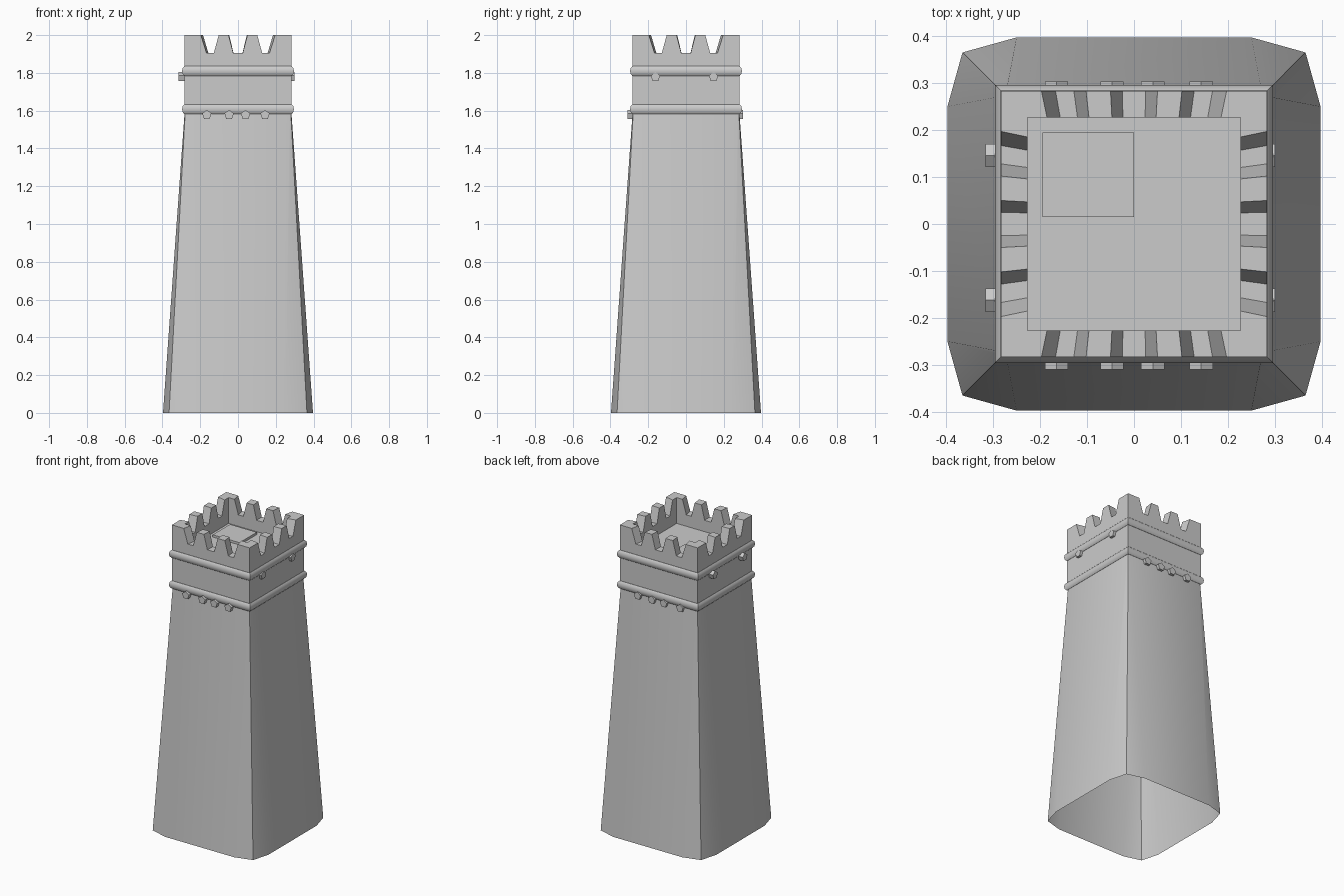
import bpy, bmesh
from math import sin, cos, pi
from mathutils import Matrix, Vector

if "Cube" in bpy.data.objects:
    bpy.data.objects.remove(bpy.data.objects["Cube"])

QUARTERS = [Matrix.Rotation(i * pi / 2, 4, 'Z') for i in range(4)]


def finish(bm, name, smooth=None):
    bmesh.ops.remove_doubles(bm, verts=bm.verts, dist=1e-4)
    bmesh.ops.recalc_face_normals(bm, faces=bm.faces)
    me = bpy.data.meshes.new(name)
    bm.to_mesh(me)
    bm.free()
    ob = bpy.data.objects.new(name, me)
    bpy.context.collection.objects.link(ob)
    if smooth:
        bpy.ops.object.select_all(action='DESELECT')
        ob.select_set(True)
        bpy.context.view_layer.objects.active = ob
        bpy.ops.object.shade_smooth_by_angle(angle=smooth)
    return ob


def bridge(bm, a, b, closed=True):
    n = len(a)
    for i in range(n if closed else n - 1):
        j = (i + 1) % n
        bm.faces.new((a[i], a[j], b[j], b[i]))


# Tapered shaft: chamfered base closing to a near-square top, open below
def corner_loop(bm, pts, z):
    return [bm.verts.new(q @ Vector((x, y, z))) for q in QUARTERS for x, y in pts]


bm = bmesh.new()
base = corner_loop(bm, [(0.397, 0.25), (0.365, 0.365), (0.25, 0.397)], 0)
top = corner_loop(bm, [(0.282, 0.272), (0.279, 0.279), (0.272, 0.282)], 1.6)
bridge(bm, base, top)
finish(bm, "tower_shaft", 0.8)

# Crown: four mitred walls with trapezoid notches
OUT, INN, FLOOR = 0.283, 0.227, 1.83
half = [(0.025, 1.905), (0.05, 2.0), (0.102, 2.0), (0.128, 1.905),
        (0.167, 1.905), (0.197, 2.0)]
profile = [(-x, z) for x, z in reversed(half)] + half
bm = bmesh.new()
for q in QUARTERS:
    def wall_line(y, s):
        pts = [(-y, 2.0)] + [(x * s, z) for x, z in profile] + [(y, 2.0)]
        return [bm.verts.new(q @ Vector((x, -y, z))) for x, z in pts]

    outer, inner = wall_line(OUT, 1.0), wall_line(INN, 0.94)
    bridge(bm, outer, inner, closed=False)
    for line, y, z in ((outer, OUT, 1.59), (inner, INN, FLOOR)):
        feet = [bm.verts.new(q @ Vector((x, -y, z))) for x in (y, -y)]
        bm.faces.new(line + feet)
finish(bm, "battlement_crown")

# Roof floor inside the parapet
bm = bmesh.new()
bm.faces.new([bm.verts.new(q @ Vector((INN, INN, FLOOR))) for q in QUARTERS])
finish(bm, "roof_floor")

# Roof hatch
bm = bmesh.new()
bmesh.ops.create_cube(bm, size=1, matrix=Matrix.Translation((-0.097, 0.105, FLOOR + 0.005))
                      @ Matrix.Diagonal((0.195, 0.18, 0.02, 1)))
finish(bm, "roof_hatch")

# Rounded string courses
for name, z in (("lower_band", 1.608), ("upper_band", 1.81)):
    bm = bmesh.new()
    loops = []
    for q in QUARTERS:
        ring = []
        for k in range(10):
            a = 2 * pi * k / 10
            r = 0.279 + 0.017 * cos(a)
            ring.append(bm.verts.new(q @ Vector((r, r, z + 0.027 * sin(a)))))
        loops.append(ring)
    for i in range(4):
        bridge(bm, loops[i], loops[(i + 1) % 4])
    finish(bm, name, 0.75)


# Five-sided beam ends poking out of the walls
def peg(name, pos, z, along_y):
    bm = bmesh.new()
    rings = []
    for d in (-0.025, 0.025):
        ring = []
        for k in range(5):
            a = pi / 2 + 2 * pi * k / 5
            u, w = 0.026 * cos(a), 0.026 * sin(a)
            p = Vector((u, d, w)) if along_y else Vector((d, u, w))
            ring.append(bm.verts.new(p + Vector((*pos, z))))
        rings.append(ring)
    bridge(bm, *rings)
    for r in rings:
        bm.faces.new(r)
    finish(bm, name)


for y, side in ((-0.285, "front"), (0.278, "back")):
    for x in (-0.165, -0.047, 0.04, 0.143):
        peg(side + "_beam_end", (x, y), 1.578, True)
for x, side in ((-0.291, "left"), (0.275, "right")):
    for y in (-0.162, 0.146):
        peg(side + "_beam_end", (x, y), 1.778, False)
